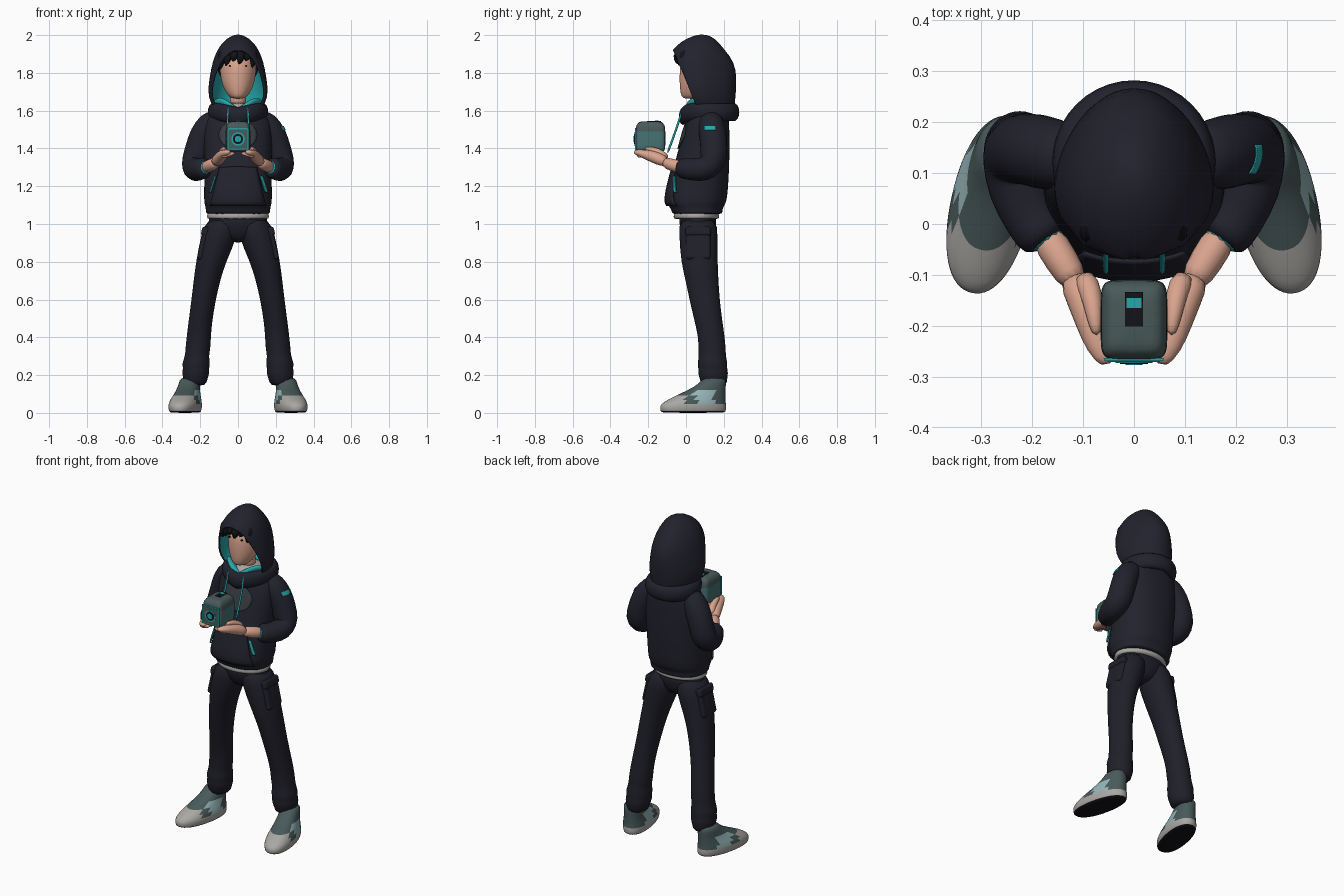
import bpy, bmesh, math
from mathutils import Vector, Matrix

default = bpy.data.objects.get("Cube")
if default:
    bpy.data.objects.remove(default, do_unlink=True)

X, Y, Z = Vector((1, 0, 0)), Vector((0, 1, 0)), Vector((0, 0, 1))


def material(name, *rgb):
    mat = bpy.data.materials.new(name)
    mat.use_nodes = True
    mat.diffuse_color = (*rgb, 1)
    bsdf = mat.node_tree.nodes["Principled BSDF"]
    bsdf.inputs["Base Color"].default_value = (*rgb, 1)
    bsdf.inputs["Roughness"].default_value = .8
    return mat


navy = material("hoodie navy", .016, .016, .027)
trouser = material("trouser navy", .014, .014, .023)
teal = material("bright teal", .02, .38, .4)
skin = material("skin", .7, .37, .27)
shell = material("dull teal", .06, .17, .17)
slate = material("slate", .065, .1, .1)
light = material("light grey", .4, .39, .37)
pale = material("pale blue", .3, .46, .48)
black = material("black", .006, .006, .009)
print_grey = material("print grey", .037, .046, .053)


def finish(name, bm, mats, level=0, smooth=True):
    """Turn a bmesh into a named object with materials and optional subdivision."""
    mesh = bpy.data.meshes.new(name)
    bm.to_mesh(mesh)
    bm.free()
    for mat in mats:
        mesh.materials.append(mat)
    for poly in mesh.polygons:
        poly.use_smooth = smooth
    obj = bpy.data.objects.new(name, mesh)
    bpy.context.collection.objects.link(obj)
    if level:
        obj.modifiers.new("smooth", "SUBSURF").levels = level
        obj.modifiers["smooth"].render_levels = level
    return obj


def loft(rings, flat=True, sides=20, power=2, ref=X):
    """Skin superellipse rings (x, y, z, half width, half depth)."""
    bm, loops = bmesh.new(), []
    centres = [Vector(r[:3]) for r in rings]
    for i, ring in enumerate(rings):
        u, v = X, Y
        if not flat:
            along = centres[min(i + 1, len(rings) - 1)] - centres[max(i - 1, 0)]
            u = along.cross(ref).normalized()
            v = u.cross(along).normalized()
        loop = []
        for k in range(sides):
            c, s = math.cos(math.tau * k / sides), math.sin(math.tau * k / sides)
            c, s = (math.copysign(abs(w) ** (2 / power), w) for w in (c, s))
            loop.append(bm.verts.new(centres[i] + u * c * ring[3] + v * s * ring[4]))
        loops.append(loop)
    for low, high in zip(loops, loops[1:]):
        for k in range(sides):
            j = (k + 1) % sides
            bm.faces.new((low[k], low[j], high[j], high[k]))
    bm.faces.new(loops[0])
    bm.faces.new(loops[-1])
    bmesh.ops.recalc_face_normals(bm, faces=bm.faces)
    return bm


def tube(name, points, mat, side=1, ref=X, sides=10):
    """Round tube through (x, y, z, radius) points, mirrored when side is -1."""
    rings = [(x * side, y, z, r, r) for x, y, z, r in points]
    return finish(name, loft(rings, False, sides, ref=ref), [mat], 1)


def box(name, centre, size, mat, turn=0, bevel=0):
    bm = bmesh.new()
    place = Matrix.Translation(centre) @ Matrix.Rotation(turn, 4, "Y") @ Matrix.Diagonal((*size, 1))
    bmesh.ops.create_cube(bm, size=1, matrix=place)
    if bevel:
        bmesh.ops.bevel(bm, geom=bm.edges[:], offset=bevel, segments=3, profile=.5, affect="EDGES")
    return finish(name, bm, [mat], smooth=False)


def disc(name, centre, radius, depth, mat):
    bm = bmesh.new()
    place = Matrix.Translation(centre) @ Matrix.Rotation(math.pi / 2, 4, "X")
    bmesh.ops.create_cone(bm, cap_ends=True, segments=24, radius1=radius, radius2=radius,
                          depth=depth, matrix=place)
    return finish(name, bm, [mat], smooth=False)


def patch(name, corners, mat, target, lift, axis="y", rounded=False):
    """Thin plate between four corners, projected onto a target surface."""
    bm = bmesh.new()
    bmesh.ops.create_grid(bm, x_segments=12, y_segments=12, size=1)
    a, b, c, d = (Vector(p) for p in corners)
    for vert in bm.verts:
        p, q = vert.co.x, vert.co.y
        if rounded:
            p, q = p * math.sqrt(1 - q * q / 2), q * math.sqrt(1 - p * p / 2)
        p, q = (p + 1) / 2, (q + 1) / 2
        vert.co = a.lerp(b, p).lerp(d.lerp(c, p), q)
    obj = finish(name, bm, [mat])
    wrap = obj.modifiers.new("wrap", "SHRINKWRAP")
    wrap.target, wrap.wrap_method, wrap.wrap_mode = target, "PROJECT", "ABOVE_SURFACE"
    wrap.offset = lift
    setattr(wrap, "use_project_" + axis, True)
    wrap.use_positive_direction = axis == "y"
    wrap.use_negative_direction = axis == "x"
    thick = obj.modifiers.new("thickness", "SOLIDIFY")
    thick.thickness, thick.offset = min(lift, .008), 0


def collar(name, y, z, major, minor, tall, flare, mat):
    """Ring around the neck whose front rises to the sides in a shallow V."""
    bpy.ops.mesh.primitive_torus_add(location=(0, y, z), major_radius=major, minor_radius=minor,
                                     major_segments=40, minor_segments=14)
    obj = bpy.context.object
    obj.name = name
    obj.data.materials.append(mat)
    for vert in obj.data.vertices:
        front = max(0, -vert.co.y / major)
        vert.co.z = vert.co.z * tall + front * (abs(vert.co.x) * flare - .02)
    bpy.ops.object.shade_smooth()


# Hoodie body with rib hem
torso = finish("hoodie_body", loft([
    (0, .06, 1.05, .165, .125), (0, .06, 1.06, .172, .135), (0, .055, 1.09, .172, .14),
    (0, .053, 1.11, .182, .163), (0, .065, 1.2, .18, .16), (0, .09, 1.35, .18, .142),
    (0, .108, 1.5, .185, .123), (0, .12, 1.57, .168, .107), (0, .13, 1.62, .105, .085)],
    power=2.3, sides=24), [navy], 2)
finish("shirt_hem", loft([(0, .055, 1.025, .165, .12), (0, .055, 1.03, .168, .124),
                          (0, .055, 1.09, .165, .12)]), [light], 1)
collar("hood_collar", .122, 1.592, .133, .027, 1.75, .2, navy)
collar("hood_lining_roll", .13, 1.61, .115, .023, 1, .75, teal)
finish("shirt_neck", loft([(0, .12, 1.58, .09, .1), (0, .105, 1.615, .08, .1),
                           (0, .1, 1.645, .058, .07)]), [light], 1)

# Front pocket and chest print
patch("front_pocket", [(-.14, -.4, 1.1), (.14, -.4, 1.1), (.095, -.4, 1.3), (-.095, -.4, 1.3)],
      navy, torso, .008)
patch("chest_print", [(-.1, -.4, 1.395), (.1, -.4, 1.395), (.1, -.4, 1.545), (-.1, -.4, 1.545)],
      print_grey, torso, .004, rounded=True)

# Hood: open shell cut by a slanted plane, lined on the inside
bm = loft([(0, .13, 1.58, .115, .12), (0, .11, 1.64, .152, .15), (0, .095, 1.7, .165, .17),
           (0, .088, 1.78, .153, .182), (0, .083, 1.86, .137, .172), (0, .067, 1.92, .112, .14),
           (0, .07, 1.965, .08, .1), (0, .083, 1.995, .04, .05), (0, .083, 2.003, .01, .012)],
          sides=32, power=2.15)
bmesh.ops.delete(bm, geom=[f for f in bm.faces if f.calc_center_median().z < 1.59], context="FACES")
bmesh.ops.bisect_plane(bm, geom=bm.verts[:] + bm.edges[:] + bm.faces[:], clear_outer=True,
                       plane_co=(0, -.068, 1.91), plane_no=(0, -.25, -.105))
for vert in bm.verts:
    vert.co.x *= 1 - 1.2 * max(0, vert.co.y - .07)
hood = finish("hood", bm, [navy, teal])
lining = hood.modifiers.new("lining", "SOLIDIFY")
lining.thickness, lining.offset, lining.material_offset = .016, -1, 1
hood.modifiers.new("smooth", "SUBSURF").levels = 1

# Head, hair and face
finish("head", loft([
    (0, .03, 1.662, .03, .042), (0, .045, 1.68, .055, .073), (0, .065, 1.73, .084, .1),
    (0, .08, 1.8, .098, .116), (0, .085, 1.86, .097, .114), (0, .09, 1.91, .07, .085),
    (0, .09, 1.93, .03, .04)]), [skin], 2)
tube("neck", [(0, .105, 1.6, .05), (0, .095, 1.72, .05)], skin)
bm = bmesh.new()
bmesh.ops.create_uvsphere(bm, u_segments=24, v_segments=16, radius=1,
                          matrix=Matrix.Translation((0, .09, 1.83)) @ Matrix.Diagonal((.107, .128, .12, 1)))
bmesh.ops.bisect_plane(bm, geom=bm.verts[:] + bm.edges[:] + bm.faces[:], clear_outer=True,
                       plane_co=(0, .02, 1.87), plane_no=(0, -.5, -.6))
finish("hair_cap", bm, [black])
for x, tip in ((-.085, 1.815), (-.055, 1.835), (-.02, 1.86), (.015, 1.845), (.05, 1.862), (.085, 1.825)):
    back = x * x * 4
    tube("fringe_lock", [(x * .8, back - .01, 1.925, .02), (x, back - .046, 1.895, .027),
                         (x - .002, back - .05, (tip + 1.895) / 2, .02),
                         (x - .01, back - .045, tip, .004)], black)

for side, tag in ((1, "left"), (-1, "right")):
    # Eyes, cords and pocket zips
    disc(tag + "_eye", (side * .042, -.024, 1.836), .005, .01, black)
    tube(tag + "_cord", [(side * .05, -.015, 1.625, .006), (side * .056, -.035, 1.55, .006),
                         (side * .056, -.07, 1.45, .006), (side * .055, -.1, 1.37, .007)], teal)
    w = .012 if side > 0 else .006
    patch(tag + "_pocket_zip", [(side * .135, -.4, 1.165), (side * (.135 + w), -.4, 1.165),
                                (side * (.11 + w), -.4, 1.25), (side * .11, -.4, 1.25)],
          teal, torso, .013)

    # Sleeve, cuff and bare forearm
    sleeve = tube(tag + "_sleeve", [
        (.105, .13, 1.56, .055), (.145, .133, 1.535, .07), (.184, .142, 1.475, .075),
        (.21, .148, 1.4, .071), (.226, .146, 1.335, .074), (.231, .12, 1.296, .067),
        (.224, .07, 1.287, .066), (.2, .01, 1.29, .056), (.182, -.015, 1.296, .057),
        (.166, -.037, 1.3, .046)], navy, side, sides=16)
    tube(tag + "_cuff_lining", [(.18, -.018, 1.297, .042), (.164, -.041, 1.301, .042)], teal, side)
    tube(tag + "_forearm", [(.18, -.01, 1.297, .037), (.14, -.075, 1.312, .035),
                            (.112, -.12, 1.33, .03)], skin, side, Z)
    hand = [(.124, -.1, 1.325, .03, .028), (.1, -.145, 1.345, .034, .034),
            (.086, -.19, 1.362, .031, .031), (.07, -.24, 1.375, .026, .02),
            (.046, -.275, 1.383, .019, .012)]
    finish(tag + "_hand", loft([(side * x, y, z, a, b) for x, y, z, a, b in hand],
                               False, 12, ref=Z), [skin], 1)
    for i in range(4):
        y = -.17 - i * .027
        tube(tag + "_finger", [(.088, y + .01, 1.358, .014), (.05, y, 1.368, .013),
                               (.016, y - .004, 1.376, .009)], skin, side, Z)
    tube(tag + "_thumb", [(.1, -.1, 1.34, .026), (.083, -.135, 1.375, .023),
                          (.078, -.18, 1.395, .017), (.073, -.22, 1.4, .009)], skin, side, Z)
    if side > 0:
        patch("sleeve_badge", [(.5, .1, 1.495), (.5, .155, 1.495), (.5, .155, 1.517), (.5, .1, 1.517)],
              teal, sleeve, .003, "x")

    # Trouser leg with bunched hem and cargo pocket
    leg = [(.078, .062, 1.04, .083, .103), (.098, .066, .94, .1, .103), (.143, .07, .8, .08, .098),
           (.165, .085, .7, .071, .088), (.182, .098, .6, .065, .081), (.2, .12, .48, .063, .074),
           (.208, .135, .4, .065, .071), (.212, .138, .34, .067, .073), (.218, .14, .3, .063, .072),
           (.222, .14, .26, .076, .081), (.222, .142, .235, .068, .076), (.224, .143, .21, .075, .082),
           (.225, .146, .18, .063, .072), (.228, .148, .14, .06, .07)]
    finish(tag + "_trouser_leg", loft([(side * x, y, z, a, b) for x, y, z, a, b in leg]),
           [trouser], 1)
    box(tag + "_cargo_pocket", (side * .184, .065, .89), (.036, .13, .16), trouser, side * -.22, .016)
    box(tag + "_pocket_flap", (side * .172, .065, .96), (.042, .135, .05), trouser, side * -.22, .014)

    # Shoe, coloured by height and position along the foot
    bm = loft([(0, -.115, 0, .066, .166), (0, -.115, .006, .076, .176), (0, -.115, .03, .08, .18),
               (0, -.113, .047, .08, .175), (0, -.098, .068, .076, .158), (0, -.075, .09, .068, .135),
               (0, -.042, .12, .059, .102), (0, -.008, .155, .055, .07), (0, 0, .19, .05, .06)],
              sides=32, power=2.2)
    for face in bm.faces:
        p = face.calc_center_median()
        if p.z < .004:
            face.material_index = 3
        elif p.z < .04 or (p.y < -.17 and p.z < .1):
            face.material_index = 1
        elif -.12 < p.y < -.02 and p.z < .11:
            face.material_index = 2
    shoe = finish(tag + "_shoe", bm, [slate, light, pale, black], 1)
    shoe.location = (side * .255, .15, 0)
    shoe.rotation_euler.z = side * .22

# Trouser seat
finish("trouser_seat", loft([(0, .065, .9, .03, .05), (0, .065, .94, .12, .085),
                             (0, .063, 1, .165, .1), (0, .06, 1.06, .16, .103)]), [trouser], 1)

# Handheld device with lens front and top strip
bm = loft([(0, -.188, 1.383, .05, .063), (0, -.188, 1.388, .062, .075), (0, -.188, 1.4, .066, .079),
           (0, -.188, 1.505, .066, .079), (0, -.188, 1.522, .062, .075), (0, -.188, 1.534, .054, .066),
           (0, -.188, 1.545, .045, .055)], power=6, sides=32)
for face in bm.faces:
    face.material_index = int(face.calc_center_median().z > 1.51)
finish("device_body", bm, [shell, slate], 1)
box("device_front_frame", (0, -.266, 1.45), (.116, .006, .115), teal)
box("device_front_panel", (0, -.268, 1.45), (.102, .006, .1), slate)
disc("lens_ring", (0, -.27, 1.45), .036, .006, teal)
disc("lens_recess", (0, -.272, 1.45), .027, .006, black)
disc("lens_centre", (0, -.274, 1.45), .017, .006, teal)
box("device_top_strip", (0, -.167, 1.542), (.036, .068, .008), black)
box("device_top_light", (0, -.155, 1.544), (.03, .02, .008), teal)
